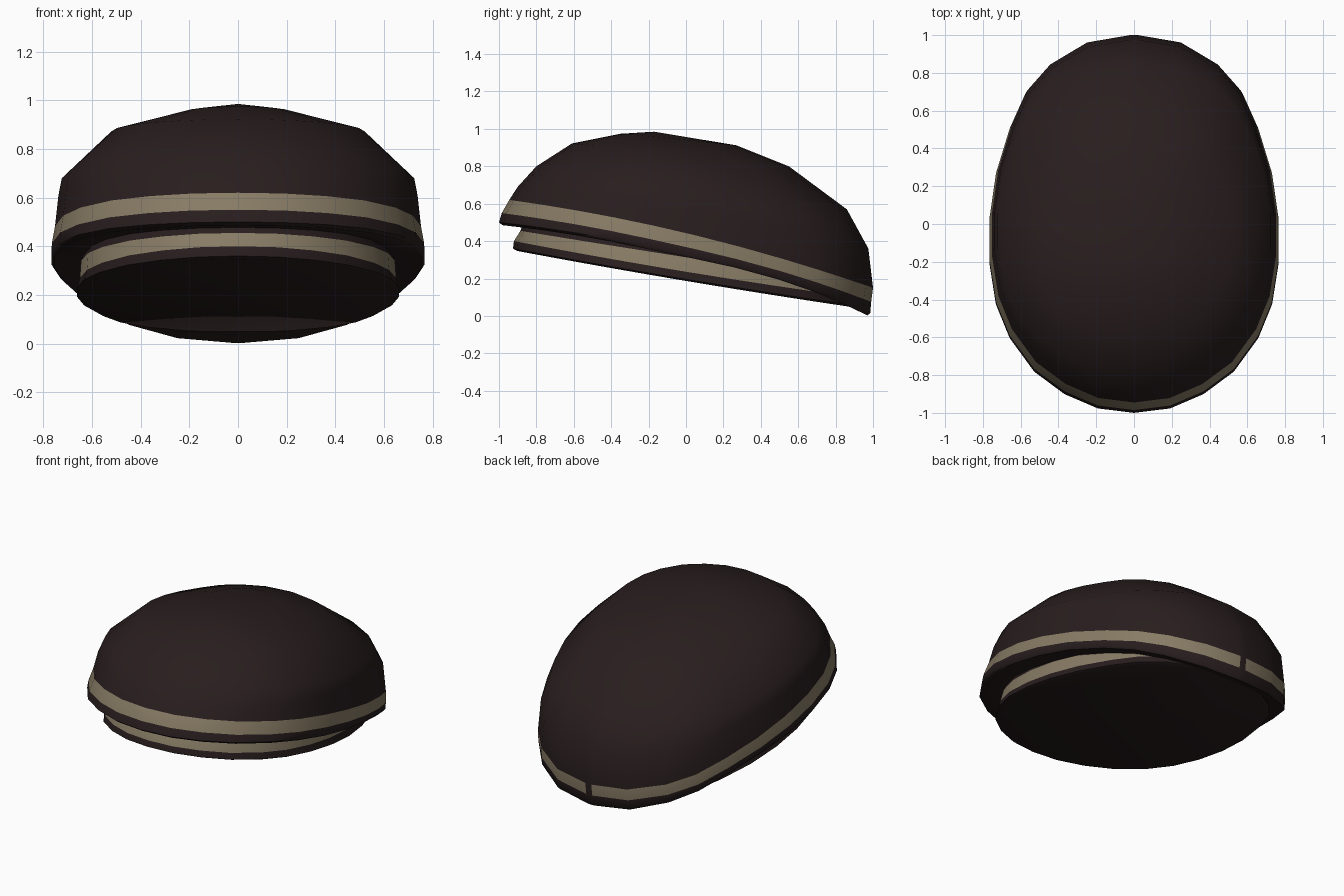
import bpy, bmesh, math

if "Cube" in bpy.data.objects:
    bpy.data.objects.remove(bpy.data.objects["Cube"])


def material(name, rgb):
    m = bpy.data.materials.new(name)
    m.diffuse_color = (*rgb, 1)
    m.use_nodes = True
    m.node_tree.nodes["Principled BSDF"].inputs["Base Color"].default_value = m.diffuse_color
    return m


brown = material("dark brown", (0.0215, 0.0125, 0.013))
tan = material("tan trim", (0.245, 0.20, 0.13))

# Half outline: (width fraction, position from front 0 to back 1)
HALF = [(0, 0), (.25, .012), (.48, .05), (.69, .11), (.86, .20), (.955, .29),
        (1, .40), (1, .515), (.955, .635), (.86, .755), (.75, .85),
        (.59, .92), (.33, .98), (.028, 1)]
OUTLINE = HALF + [(-w, u) for w, u in reversed(HALF[1:])]
N = len(OUTLINE)
BACK = len(HALF) - 1      # narrow column at the back where the trim has a gap
MID = .46


def ring_points(yf, zf, xs, zs, yb, zb, bulge=0):
    """Egg outline, its height curving through front, side and back."""
    a = (zs - zf) / MID
    b = (zb - zs) / (1 - MID) - a
    return [(w * xs, yf + u * (yb - yf),
             zf + a * u + b * u * (u - MID)
             + bulge * u * max(0, u - MID) * (1 - u))
            for w, u in OUTLINE]


def loft(name, rings, start, end, stripe):
    """Skin the rings, close both ends to a point, paint one band as trim."""
    bm = bmesh.new()
    loops = [[bm.verts.new(p) for p in ring_points(*r)] for r in rings]
    for k, (lo, hi) in enumerate(zip(loops, loops[1:])):
        for i in range(N):
            j = (i + 1) % N
            f = bm.faces.new((lo[i], lo[j], hi[j], hi[i]))
            f.material_index = int(k == stripe and i != BACK)
    for loop, tip in ((loops[0], start), (loops[-1], end)):
        v = bm.verts.new(tip)
        for i in range(N):
            bm.faces.new((loop[i], loop[(i + 1) % N], v))
    bmesh.ops.recalc_face_normals(bm, faces=bm.faces)
    me = bpy.data.meshes.new(name)
    bm.to_mesh(me)
    bm.free()
    me.materials.append(brown)
    me.materials.append(tan)
    ob = bpy.data.objects.new(name, me)
    bpy.context.collection.objects.link(ob)
    bpy.context.view_layer.objects.active = ob
    ob.select_set(True)
    bpy.ops.object.shade_smooth_by_angle(angle=math.radians(50))
    ob.select_set(False)


# Domed shell: rows are front y, z, side x, z, back y, z
loft("domed_shell", [
    (-.85, .475, .65, .335, .86, .055, .4),
    (-.98, .485, .755, .33, .97, .003, .45),
    (-1.0, .50, .766, .345, .985, .015, .4),
    (-.985, .55, .765, .385, .99, .075, .15),
    (-.945, .62, .752, .455, 1.0, .15),
    (-.90, .69, .738, .59, .975, .36),
    (-.80, .80, .724, .665, .86, .57, -.4),
    (-.61, .922, .52, .865, .55, .80, -.2),
    (-.35, .974, .22, .948, .27, .912),
], (0, -.1, .33), (0, -.17, .985), 3)

# Flat inner base under the shell
loft("lower_base", [
    (-.90, .347, .645, .20, .89, .047),
    (-.925, .36, .662, .21, .91, .055),
    (-.92, .40, .65, .25, .90, .10),
    (-.885, .455, .645, .325, .88, .18),
    (-.86, .53, .61, .40, .84, .24),
], (0, -.03, .195), (0, -.03, .39), 2)
